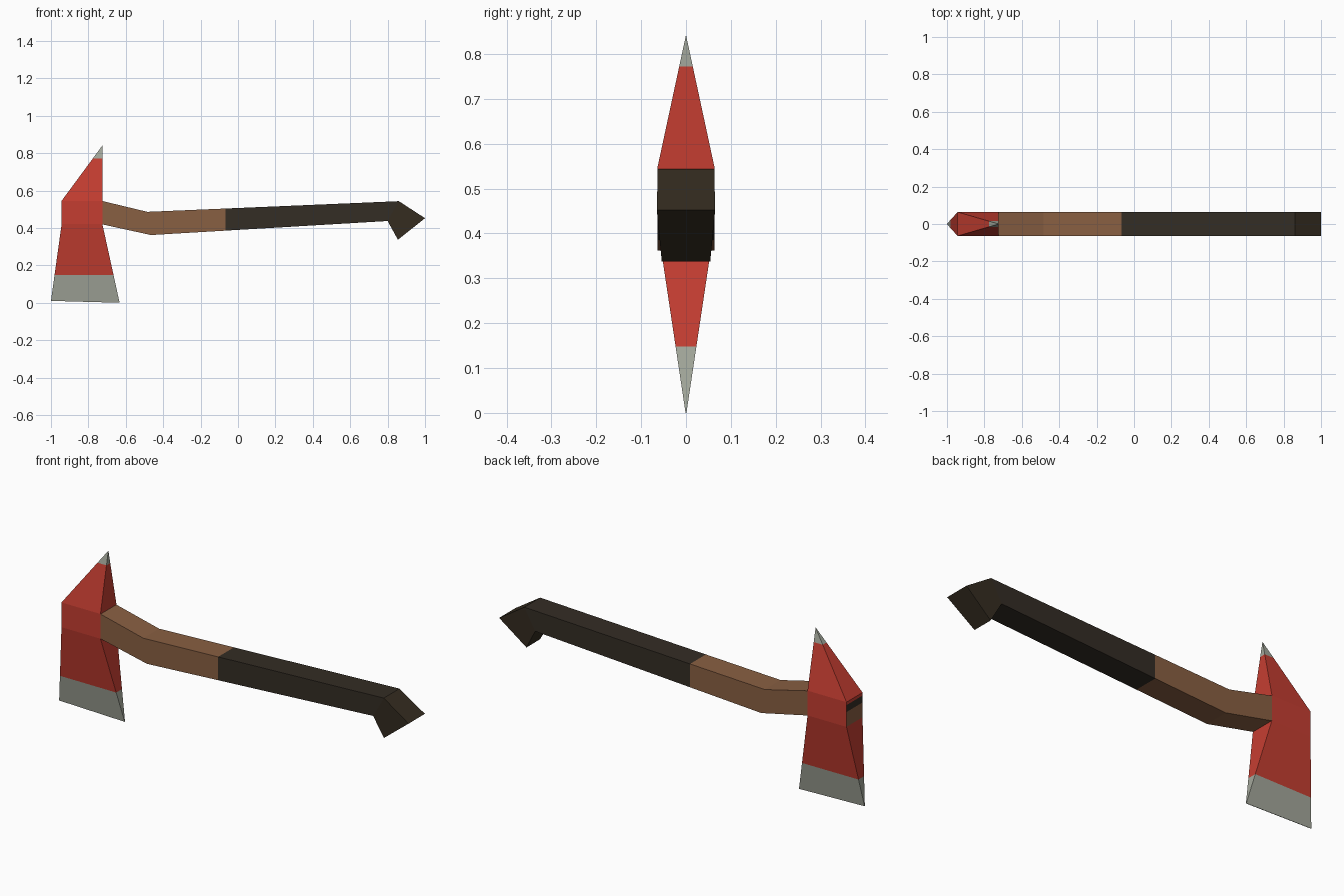
import bpy, bmesh

if "Cube" in bpy.data.objects:
    bpy.data.objects.remove(bpy.data.objects["Cube"])


def material(name, rgb):
    m = bpy.data.materials.new(name)
    m.diffuse_color = (*rgb, 1)
    m.use_nodes = True
    m.node_tree.nodes["Principled BSDF"].inputs["Base Color"].default_value = m.diffuse_color
    return m


RED = material("red paint", (0.56, 0.048, 0.031))
STEEL = material("bare steel", (0.37, 0.39, 0.33))
WOOD = material("brown wood", (0.25, 0.115, 0.055))
GRIP = material("dark grip", (0.034, 0.026, 0.018))
KNOB = material("dark knob", (0.036, 0.026, 0.015))


def loft(name, rings, cuts, mats, rule):
    """Join four-point rings, cut along planes, colour faces by rule."""
    bm = bmesh.new()
    loops = [[bm.verts.new(p) for p in r] for r in rings]
    for a, b in zip(loops, loops[1:]):
        for i in range(4):
            j = (i + 1) % 4
            bm.faces.new((a[i], a[j], b[j], b[i]))
    bm.faces.new(loops[0][::-1])
    bm.faces.new(loops[-1])
    bmesh.ops.remove_doubles(bm, verts=bm.verts, dist=0.0005)
    for co, no in cuts:
        bmesh.ops.bisect_plane(bm, geom=bm.verts[:] + bm.edges[:] + bm.faces[:],
                               plane_co=co, plane_no=no)
    bmesh.ops.recalc_face_normals(bm, faces=bm.faces)
    for f in bm.faces:
        f.material_index = rule(f.calc_center_median(), f.normal)
    me = bpy.data.meshes.new(name)
    bm.to_mesh(me)
    bm.free()
    for m in mats:
        me.materials.append(m)
    ob = bpy.data.objects.new(name, me)
    bpy.context.collection.objects.link(ob)


# Axe head: thin cutting edge, square eye, pointed pick
def head_ring(x0, z0, x1, z1, h):
    return [(x0, -h, z0), (x1, -h, z1), (x1, h, z1), (x0, h, z0)]


def head_rule(c, n):
    if c.z < 0.148 or c.z > 0.772:
        return 1
    if n.x < -0.99 and 0.42 < c.z < 0.53:      # wood showing in the eye
        return 2 if c.z < 0.495 else 3
    return 0


loft("axe_head",
     [head_ring(-1.0, 0.01, -0.633, 0.0, 0.001),
      head_ring(-0.943, 0.42, -0.725, 0.42, 0.064),
      head_ring(-0.943, 0.545, -0.725, 0.545, 0.064),
      head_ring(-0.7255, 0.84, -0.725, 0.84, 0.0005)],
     [((0, 0, z), (0, 0, 1)) for z in (0.148, 0.495, 0.53, 0.772)],
     [RED, STEEL, WOOD, GRIP], head_rule)


# Handle: bent square bar, wood ahead of the grip
def bar_ring(top, bottom, ht, hb):
    return [(top[0], -ht, top[1]), (top[0], ht, top[1]),
            (bottom[0], hb, bottom[1]), (bottom[0], -hb, bottom[1])]


shaft_end = bar_ring((0.86, 0.543), (0.80, 0.437), 0.063, 0.063)
loft("handle",
     [bar_ring((-0.73, 0.545), (-0.73, 0.42), 0.063, 0.063),
      bar_ring((-0.485, 0.486), (-0.465, 0.362), 0.063, 0.063),
      shaft_end],
     [((-0.067, 0, 0), (1, 0, 0))],
     [WOOD, GRIP], lambda c, n: int(c.x > -0.067))

# Angled end knob
loft("end_knob",
     [shaft_end, bar_ring((1.0, 0.452), (0.855, 0.337), 0.065, 0.054)],
     [], [KNOB], lambda c, n: 0)
